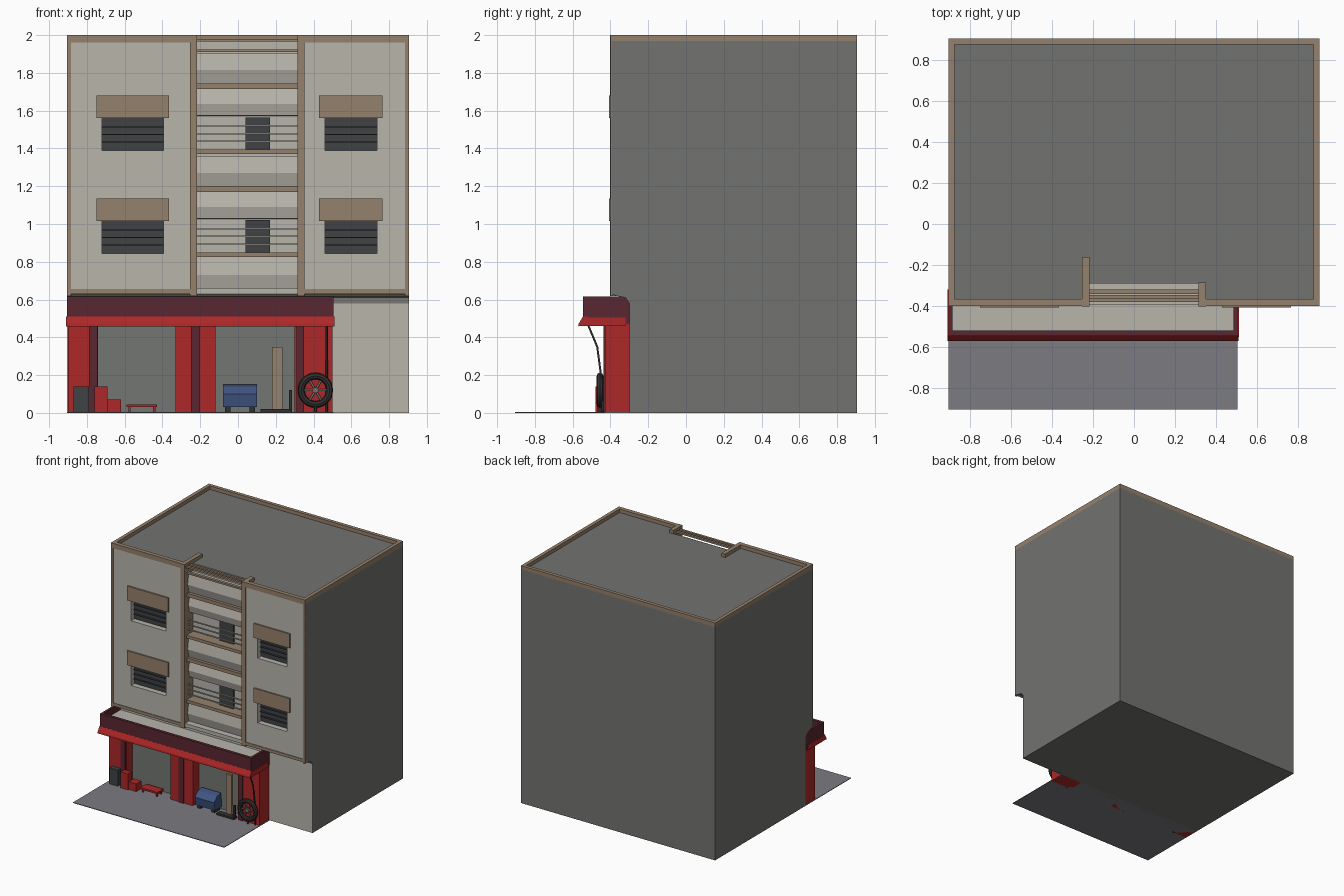
import bpy, bmesh, math
from mathutils import Matrix, Vector

if "Cube" in bpy.data.objects:
    bpy.data.objects.remove(bpy.data.objects["Cube"])


def mat(name, r, g, b):
    m = bpy.data.materials.new(name)
    m.diffuse_color = (r, g, b, 1)
    m.use_nodes = True
    m.node_tree.nodes["Principled BSDF"].inputs["Base Color"].default_value = m.diffuse_color
    return m


GREY = mat("concrete", .17, .17, .16)
CREAM = mat("plaster", .48, .46, .41)
TAN = mat("tan_trim", .30, .22, .15)
DARK = mat("dark_glass", .05, .055, .06)
RED = mat("red_paint", .42, .02, .02)
NAVY = mat("dark_sign", .10, .02, .03)
BLUE = mat("blue_paint", .05, .09, .22)
SHOP = mat("shop_interior", .17, .18, .17)
PAVE = mat("pavement", .20, .20, .22)
BLACK = mat("rubber", .03, .03, .03)


def finish(name, bm, *mats):
    bmesh.ops.recalc_face_normals(bm, faces=bm.faces[:])
    me = bpy.data.meshes.new(name)
    bm.to_mesh(me)
    bm.free()
    for m in mats:
        me.materials.append(m)
    ob = bpy.data.objects.new(name, me)
    bpy.context.collection.objects.link(ob)
    return ob


def boxes(name, m, *bounds):
    """One object from (x0, x1, y0, y1, z0, z1) boxes."""
    bm = bmesh.new()
    for x0, x1, y0, y1, z0, z1 in bounds:
        c = Vector(((x0 + x1) / 2, (y0 + y1) / 2, (z0 + z1) / 2))
        s = Matrix.Diagonal((x1 - x0, y1 - y0, z1 - z0, 1))
        bmesh.ops.create_cube(bm, size=1, matrix=Matrix.Translation(c) @ s)
    return finish(name, bm, m)


def extrude_x(name, profile, x0, x1, *mats):
    """Side profile of (y, z) points swept along x."""
    bm = bmesh.new()
    f = bm.faces.new([bm.verts.new((x0, y, z)) for y, z in profile])
    r = bmesh.ops.extrude_face_region(bm, geom=[f])
    bmesh.ops.translate(bm, vec=(x1 - x0, 0, 0),
                        verts=[v for v in r["geom"] if isinstance(v, bmesh.types.BMVert)])
    return finish(name, bm, *mats)


def tube(name, m, pts, radius):
    cu = bpy.data.curves.new(name, "CURVE")
    cu.dimensions = "3D"
    cu.bevel_depth, cu.bevel_resolution = radius, 1
    sp = cu.splines.new("POLY")
    sp.points.add(len(pts) - 1)
    for p, co in zip(sp.points, pts):
        p.co = (*co, 1)
    cu.materials.append(m)
    ob = bpy.data.objects.new(name, cu)
    bpy.context.collection.objects.link(ob)
    return ob


# Building body: upper storeys overhang the ground floor
body = extrude_x("building_body", [(-.30, 0), (.905, 0), (.905, 1.97), (-.395, 1.97),
                                   (-.395, .63), (-.37, .62), (-.32, .61), (-.30, .58)],
                 -.905, .905, GREY, CREAM)
for p in body.data.polygons:
    if p.normal.y < -.3:
        p.material_index = 1

# Cut the balcony bay and four window recesses
WINDOWS = [(x0, x1, z) for z in (.845, 1.39) for x0, x1 in ((-.72, -.395), (.46, .735))]
cutter = boxes("recess_cutter", GREY, (-.22, .32, -.6, -.29, .66, 2.2),
               *[(x0, x1, -.6, -.34, z, z + .175) for x0, x1, z in WINDOWS])
cutter.data.materials.append(CREAM)
for p in cutter.data.polygons:
    p.material_index = 1
cutter.hide_render = True
cutter.hide_set(True)
mod = body.modifiers.new("recesses", "BOOLEAN")
mod.operation, mod.object, mod.solver = "DIFFERENCE", cutter, "EXACT"

# Windows with slats and box hoods
boxes("window_glass", DARK, *[(x0, x1, -.35, -.335, z, z + .175) for x0, x1, z in WINDOWS])
boxes("window_slats", DARK, *[(x0, x1, -.362, -.349, z + k, z + k + .007)
                              for x0, x1, z in WINDOWS for k in (.04, .08, .12)])
boxes("window_hoods", TAN, *[(x0 - .03, x1 + .03, -.408, -.39, z + .17, z + .29)
                             for x0, x1, z in WINDOWS])

# Roof parapet, pilasters and trim
boxes("parapet", TAN,
      (-.905, .905, .875, .905, 1.96, 2), (-.905, -.875, -.4, .875, 1.96, 2),
      (.875, .905, -.4, .875, 1.96, 2), (-.875, -.25, -.4, -.365, 1.96, 2),
      (.35, .875, -.4, -.365, 1.96, 2))
boxes("pilasters", TAN, (-.253, -.218, -.403, -.29, .62, 2), (-.253, -.218, -.29, -.16, 1.96, 2),
      (.315, .352, -.403, -.285, .62, 2))
boxes("facade_trim", TAN, (-.905, -.885, -.4, -.39, .62, 1.97), (.885, .905, -.4, -.39, .62, 1.97),
      (-.885, -.25, -.4, -.39, .63, .655), (.35, .885, -.4, -.39, .63, .655))

# Central bay: balcony panels, ledges and railings on both floors
L, R = -.22, .32
for i, z in enumerate((0, .545)):
    tag = ("lower", "upper")[i]
    extrude_x(tag + "_lintel_panel", [(-.28, 1.025 + z), (-.335, 1.03 + z), (-.35, 1.09 + z),
                                     (-.33, 1.17 + z), (-.28, 1.17 + z)], L, R, CREAM)
    extrude_x(tag + "_balcony_panel", [(-.28, 1.20 + z), (-.34, 1.20 + z), (-.36, 1.27 + z),
                                      (-.345, 1.36 + z), (-.28, 1.36 + z)], L, R, CREAM)
    boxes(tag + "_bay_ledges", TAN, (L, R, -.375, -.28, .825 + z, .85 + z),
          (L, R, -.365, -.28, 1.17 + z, 1.20 + z))
    boxes(tag + "_bay_window", DARK, (.04, .17, -.305, -.285, .85 + z, 1.02 + z))
    boxes(tag + "_bay_railing", CREAM,
          *[(L, R, -.36, -.35, .85 + z + k, .858 + z + k) for k in (.04, .08, .12)])
extrude_x("base_balcony_panel", [(-.28, .65), (-.34, .65), (-.36, .73), (-.345, .825),
                                 (-.28, .825)], L, R, CREAM)
boxes("bay_top_bars", TAN, (L, R, -.37, -.345, 1.91, 1.925), (L, R, -.38, -.36, 1.965, 1.98),
      (L, R, -.34, -.32, 1.965, 1.98))

# Pavement
boxes("pavement", PAVE, (-.905, .505, -.905, -.3, 0, .005))

# Shop front: piers, back panels, sill
boxes("shop_piers", RED, (-.9, -.74, -.43, -.3, 0, .5), (-.33, -.12, -.43, -.3, 0, .5),
      (.3, .5, -.43, -.3, 0, .5))
boxes("pier_dark_strips", NAVY, (-.79, -.745, -.438, -.42, 0, .47), (-.25, -.2, -.438, -.42, 0, .47),
      (.31, .35, -.438, -.42, 0, .47))
boxes("shop_glass", SHOP, (-.74, -.33, -.35, -.3, 0, .5), (-.12, .3, -.35, -.3, 0, .5))

# Shop sign: hollow fascia with a flared red skirt
boxes("sign_fascia", NAVY, (-.905, .505, -.545, -.52, .5, .615), (-.905, -.885, -.52, -.3, .47, .615),
      (.485, .505, -.52, -.3, .47, .615))
extrude_x("sign_skirt", [(-.546, .51), (-.52, .51), (-.52, .465), (-.57, .458), (-.568, .472)],
          -.91, .51, RED)
boxes("sign_side_skirt", RED, (.5, .512, -.55, -.32, .46, .505), (-.91, -.9, -.55, -.32, .46, .505))
boxes("sign_roof", CREAM, (-.885, .485, -.52, -.3, .47, .56))

# Workshop clutter
boxes("red_cabinet", RED, (-.76, -.69, -.48, -.43, .005, .14), (-.69, -.62, -.47, -.4, .005, .07))
boxes("grey_crate", DARK, (-.87, -.79, -.47, -.42, .005, .14))
boxes("low_bench", RED, (-.59, -.43, -.46, -.38, .03, .045),
      *[(x, x + .012, y, y + .012, .005, .03) for x in (-.58, -.45) for y in (-.45, -.4)])
extrude_x("blue_machine", [(-.45, .03), (-.46, .1), (-.42, .14), (-.37, .15), (-.36, .03)],
          -.08, .1, BLUE)
boxes("machine_feet", BLACK, (-.07, -.04, -.44, -.37, .005, .03), (.06, .09, -.44, -.37, .005, .03))
boxes("tall_board", TAN, (.18, .235, -.42, -.4, .005, .35))
boxes("tool_stand", BLACK, (.12, .28, -.46, -.41, .005, .02), (.27, .285, -.45, -.435, .005, .12))
tube("sign_brace", BLACK, [(.47, -.44, 0), (.47, -.45, .2), (.47, -.47, .35), (.47, -.52, .47)], .006)

# Leaning wheel
bpy.ops.mesh.primitive_torus_add(major_radius=.075, minor_radius=.018, major_segments=28,
                                 minor_segments=8, location=(.41, -.455, .12),
                                 rotation=(math.radians(90), 0, 0))
tyre = bpy.context.object
tyre.name = "wheel_tyre"
tyre.data.materials.append(BLACK)
bpy.ops.object.shade_smooth_by_angle()
for k in range(6):
    a = k * math.pi / 3
    tube("wheel_spoke", GREY, [(.41, -.455, .12),
                               (.41 + .065 * math.cos(a), -.455, .12 + .065 * math.sin(a))], .006)
tube("wheel_hub", GREY, [(.41, -.468, .12), (.41, -.442, .12)], .018).data.use_fill_caps = True
tube("wheel_stand", BLACK, [(.41, -.455, .05), (.41, -.455, .005)], .008)
